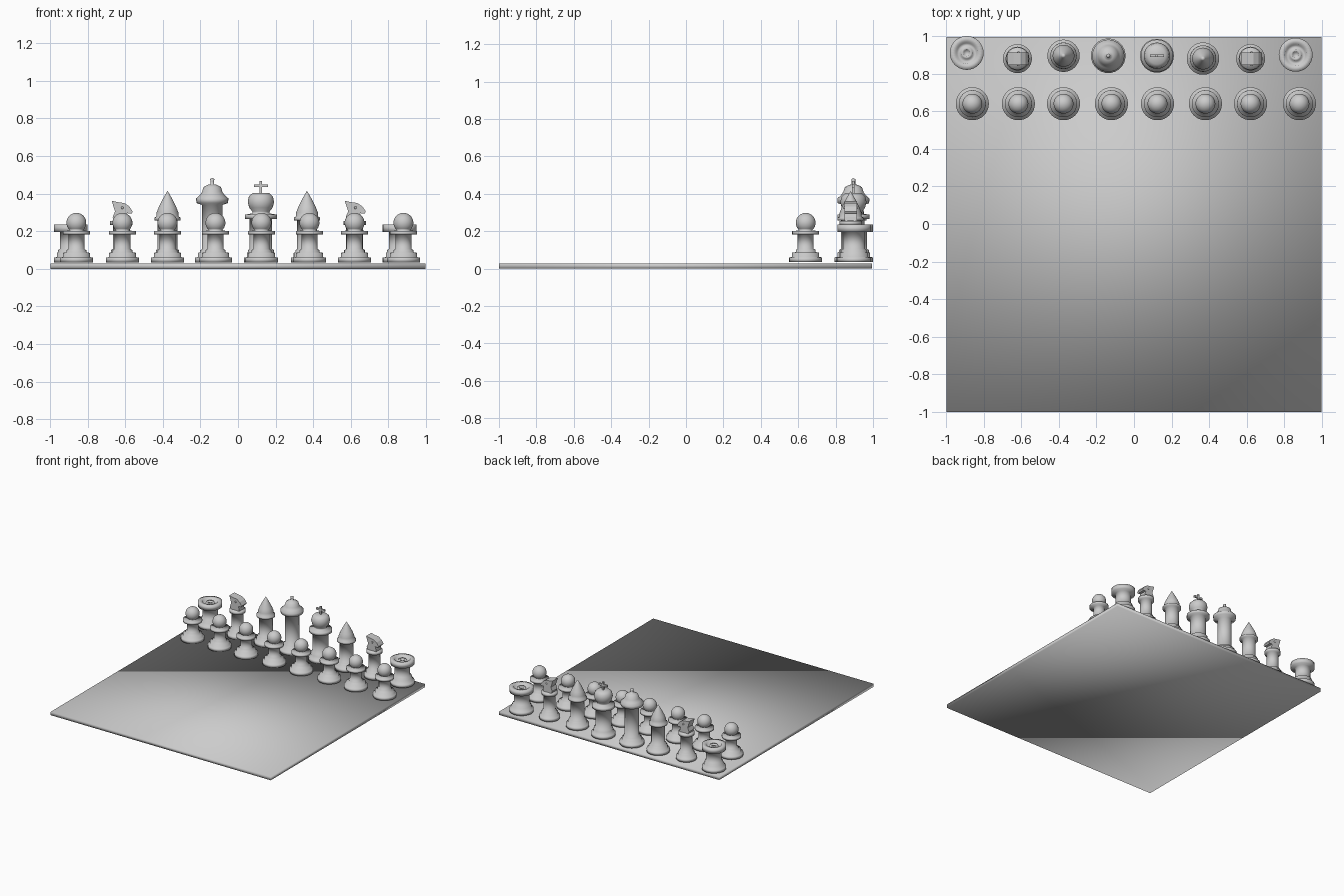
import bpy, bmesh, math

cube = bpy.data.objects.get("Cube")
if cube:
    bpy.data.objects.remove(cube, do_unlink=True)

grey = bpy.data.materials.new("light_grey")
grey.use_nodes = True
grey.diffuse_color = (0.6, 0.6, 0.6, 1)
grey.node_tree.nodes["Principled BSDF"].inputs["Base Color"].default_value = (0.6, 0.6, 0.6, 1)


def finish(bm, name, loc, smooth=True):
    bmesh.ops.recalc_face_normals(bm, faces=bm.faces)
    for f in bm.faces:
        f.smooth = smooth
    me = bpy.data.meshes.new(name)
    bm.to_mesh(me)
    bm.free()
    me.materials.append(grey)
    ob = bpy.data.objects.new(name, me)
    ob.location = loc
    bpy.context.collection.objects.link(ob)
    return ob


def add_box(bm, center, size):
    verts = bmesh.ops.create_cube(bm, size=1)["verts"]
    bmesh.ops.scale(bm, vec=size, verts=verts)
    bmesh.ops.translate(bm, vec=center, verts=verts)


def add_lathe(bm, profile, sides=32):
    """Spin a list of (radius, height) points around z."""
    vs = [bm.verts.new((r, 0, z)) for r, z in profile]
    edges = [bm.edges.new(pair) for pair in zip(vs, vs[1:])]
    bmesh.ops.spin(bm, geom=vs + edges, cent=(0, 0, 0), axis=(0, 0, 1),
                   angle=math.tau, steps=sides, use_duplicate=False)
    bmesh.ops.remove_doubles(bm, verts=bm.verts, dist=0.0005)


def foot(r, column):
    """Stepped base shared by all pieces."""
    return [(0, 0.035), (r, 0.035), (r, 0.06), (r * 0.82, 0.062),
            (r * 0.82, 0.085), (column + 0.01, 0.088), (column + 0.01, 0.1), (column, 0.105)]


def collar(column, r, z0, z1):
    return [(column, z0), (r, z0), (r, z1)]


def ball(radius, z, start):
    """Arc of a sphere from an angle below its equator to the pole."""
    n = 10
    angles = [math.radians(start + (90 - start) * i / n) for i in range(n + 1)]
    return [(max(0, radius * math.cos(a)), z + radius * math.sin(a)) for a in angles]


# Profiles of the pieces
PAWN = foot(0.088, 0.043) + collar(0.043, 0.072, 0.182, 0.2) + ball(0.053, 0.245, -50)

ROOK = foot(0.09, 0.058) + collar(0.058, 0.09, 0.195, 0.235) + [
    (0.058, 0.235), (0.052, 0.215), (0.034, 0.215), (0.03, 0.228),
    (0.017, 0.228), (0.014, 0.215), (0, 0.215)]

KNIGHT = foot(0.077, 0.045) + collar(0.045, 0.06, 0.232, 0.255) + [(0, 0.258)]

BISHOP = foot(0.086, 0.052) + collar(0.052, 0.07, 0.258, 0.272) + [
    (0.058, 0.28), (0.058, 0.3), (0.046, 0.33), (0.026, 0.37), (0.012, 0.395), (0, 0.415)]

QUEEN = foot(0.092, 0.054) + [
    (0.054, 0.34), (0.084, 0.35), (0.086, 0.375), (0.066, 0.392), (0.054, 0.41),
    (0.046, 0.435), (0.025, 0.447), (0.01, 0.45), (0.01, 0.465), (0.011, 0.478), (0, 0.484)]

KING = foot(0.09, 0.06) + collar(0.06, 0.086, 0.265, 0.288) + [
    (0.046, 0.295), (0.046, 0.305), (0.062, 0.325), (0.07, 0.355),
    (0.064, 0.385), (0.045, 0.403), (0, 0.405)]


def piece(name, profile, x, y):
    bm = bmesh.new()
    add_lathe(bm, profile)
    return finish(bm, name, (x, y, 0))


# Horse head: side outline extruded across its thickness
HEAD = [(-0.035, 0.25), (-0.047, 0.275), (-0.034, 0.305), (-0.052, 0.362), (-0.02, 0.355),
        (0.015, 0.35), (0.042, 0.332), (0.06, 0.305), (0.054, 0.294), (0.03, 0.296),
        (0.036, 0.275), (0.04, 0.25)]


def horse_head(name, x, y):
    bm = bmesh.new()
    face = bm.faces.new([bm.verts.new((px, -0.033, pz)) for px, pz in HEAD])
    out = bmesh.ops.extrude_face_region(bm, geom=[face])["geom"]
    bmesh.ops.translate(bm, vec=(0, 0.066, 0),
                        verts=[v for v in out if isinstance(v, bmesh.types.BMVert)])
    # Eyes on both cheeks
    for side in (-1, 1):
        eye = bmesh.ops.create_uvsphere(bm, u_segments=10, v_segments=6, radius=0.007)["verts"]
        bmesh.ops.translate(bm, vec=(0.005, side * 0.033, 0.325), verts=eye)
    finish(bm, name, (x, y, 0), smooth=False)


# Board
board = bmesh.new()
add_box(board, (0, -0.003, 0.014), (1.994, 1.994, 0.028))
finish(board, "board", (0, 0, 0))

# Pawn row
for i, x in enumerate((-0.86, -0.615, -0.375, -0.12, 0.125, 0.38, 0.62, 0.88)):
    piece(f"pawn_{i + 1}", PAWN, x, 0.64)

# Back row
for side, rook, knight, bishop in (("right", (-0.89, 0.91), (-0.62, 0.88), (-0.375, 0.895)),
                                   ("left", (0.86, 0.9), (0.62, 0.88), (0.367, 0.88))):
    piece("rook_" + side, ROOK, *rook)
    piece("knight_body_" + side, KNIGHT, *knight)
    horse_head("knight_head_" + side, *knight)
    piece("bishop_" + side, BISHOP, *bishop)
piece("queen", QUEEN, -0.137, 0.895)
piece("king", KING, 0.122, 0.895)

# Cross on the king
cross = bmesh.new()
add_box(cross, (0, 0, 0.433), (0.014, 0.014, 0.07))
add_box(cross, (0, 0, 0.442), (0.076, 0.014, 0.015))
finish(cross, "king_cross", (0.122, 0.895, 0), smooth=False)
